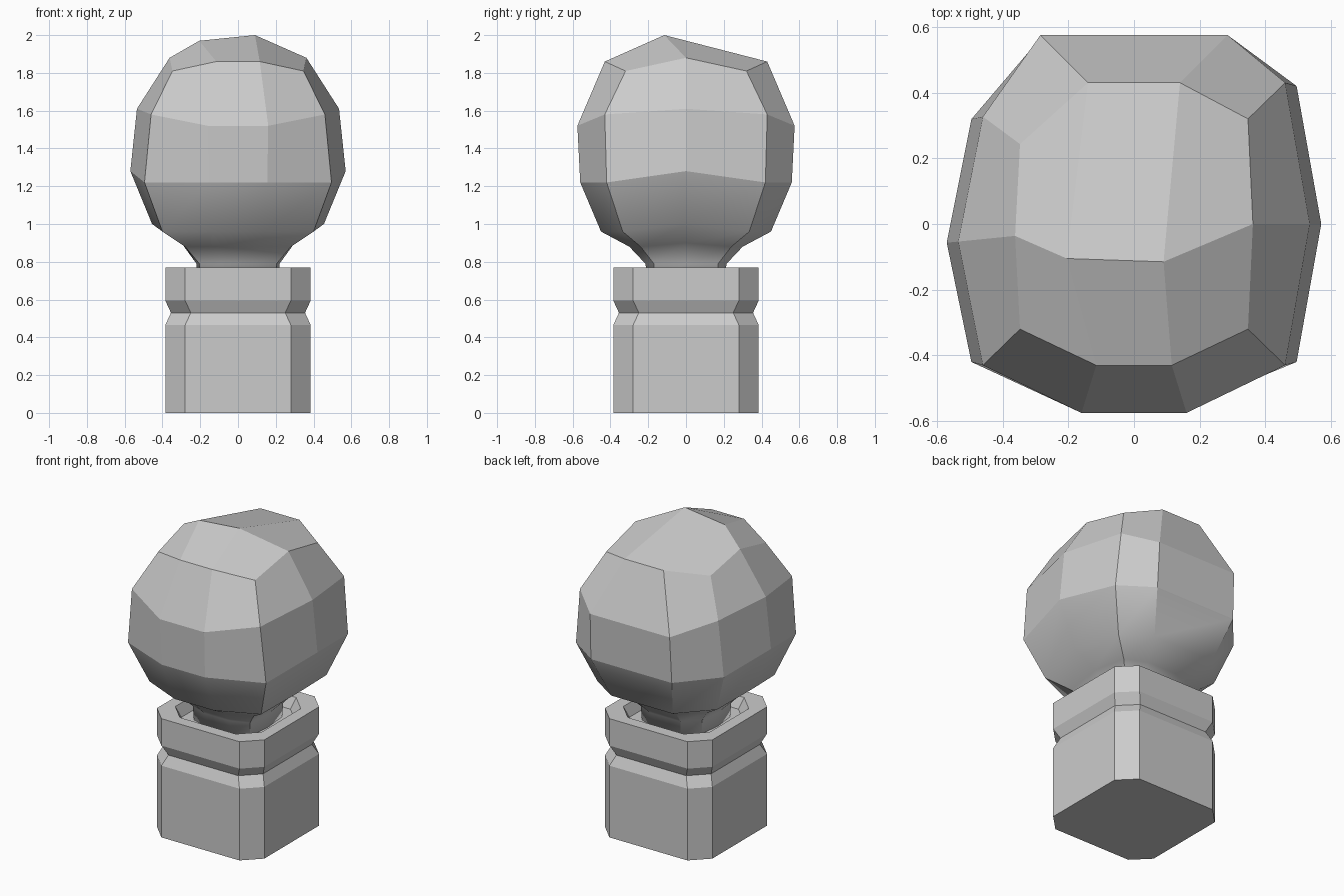
import bpy
import bmesh

cube = bpy.data.objects.get("Cube")
if cube:
    bpy.data.objects.remove(cube, do_unlink=True)

stone = bpy.data.materials.new("grey_stone")
stone.use_nodes = True
GREY = (0.6, 0.6, 0.6, 1)
stone.diffuse_color = GREY
stone.node_tree.nodes["Principled BSDF"].inputs["Base Color"].default_value = GREY


def finish(bm, name):
    """Turn a bmesh into a named grey object."""
    bmesh.ops.recalc_face_normals(bm, faces=bm.faces)
    mesh = bpy.data.meshes.new(name)
    bm.to_mesh(mesh)
    bm.free()
    mesh.materials.append(stone)
    obj = bpy.data.objects.new(name, mesh)
    bpy.context.collection.objects.link(obj)
    return obj


def loft(bm, rings):
    """Skin closed rings with quads; returns the rings of vertices."""
    loops = [[bm.verts.new(p) for p in ring] for ring in rings]
    for low, high in zip(loops, loops[1:]):
        n = len(low)
        for i in range(n):
            j = (i + 1) % n
            bm.faces.new((low[i], low[j], high[j], high[i]))
    return loops


def chamfered_square(half, cut, z):
    a = half - cut
    return [(-a, -half, z), (a, -half, z), (half, -a, z), (half, a, z),
            (a, half, z), (-a, half, z), (-half, a, z), (-half, -a, z)]


def ball_ring(corner, side, front, back_x):
    """Ten points: front-left corner, front pair, then round by the +x side."""
    cx, cy, cz = corner
    sx, sz = side
    fx, fy, fz = front
    return [(-cx, -cy, cz), (-fx, -fy, fz), (fx, -fy, fz), (cx, -cy, cz),
            (sx, 0, sz), (cx, cy, cz), (back_x, fy, fz), (-back_x, fy, fz),
            (-cx, cy * 0.76, cz), (-sx, -sx * 0.1, sz)]


# Post with a V groove and a sunken top
post = bmesh.new()
profile = [(0.385, 0.105, 0), (0.385, 0.105, 0.465), (0.355, 0.105, 0.53),
           (0.385, 0.105, 0.595), (0.385, 0.105, 0.77),
           (0.31, 0.11, 0.77), (0.28, 0.1, 0.7)]
loops = loft(post, [chamfered_square(*p) for p in profile])
post.faces.new(loops[0])
post.faces.new(loops[-1])
finish(post, "grooved_post")

# Rough cut ball with a flared neck
ball = bmesh.new()
rings = [
    ball_ring((0.2, 0.165, 0.69), (0.215, 0.69), (0.09, 0.2, 0.69), 0.1),
    ball_ring((0.205, 0.17, 0.79), (0.22, 0.79), (0.09, 0.215, 0.79), 0.11),
    ball_ring((0.28, 0.24, 0.88), (0.3, 0.9), (0.11, 0.3, 0.88), 0.14),
    ball_ring((0.4, 0.335, 0.96), (0.455, 1.0), (0.14, 0.45, 0.96), 0.22),
    ball_ring((0.495, 0.42, 1.22), (0.57, 1.28), (0.155, 0.56, 1.22), 0.29),
    ball_ring((0.46, 0.43, 1.58), (0.535, 1.61), (0.16, 0.575, 1.52), 0.285),
    ball_ring((0.347, 0.32, 1.81), (0.362, 1.88), (0.115, 0.43, 1.86), 0.14),
]
loops = loft(ball, rings)

# Crown facets around a short ridge
fl, f1, f2, fr, right, br, b2, b1, bl, left = loops[-1]
p1 = ball.verts.new((-0.205, -0.105, 1.97))
p2 = ball.verts.new((0.09, -0.115, 2.0))
for quad in ((fl, f1, p1, left), (f1, f2, p2, p1), (f2, fr, right, p2),
             (left, p1, b1, bl), (p1, p2, b2, b1), (p2, right, br, b2)):
    ball.faces.new(quad)
ball.faces.new(loops[0])
bmesh.ops.recalc_face_normals(ball, faces=ball.faces)

# Soft underside, hard facets above, crisp vertical corners
for face in ball.faces:
    face.smooth = face.calc_center_median().z < 1.2
for edge in ball.edges:
    rise = abs(edge.verts[0].co.z - edge.verts[1].co.z)
    if rise > 0.06 and edge.calc_face_angle(0) > 0.5:
        edge.smooth = False
finish(ball, "faceted_ball")
